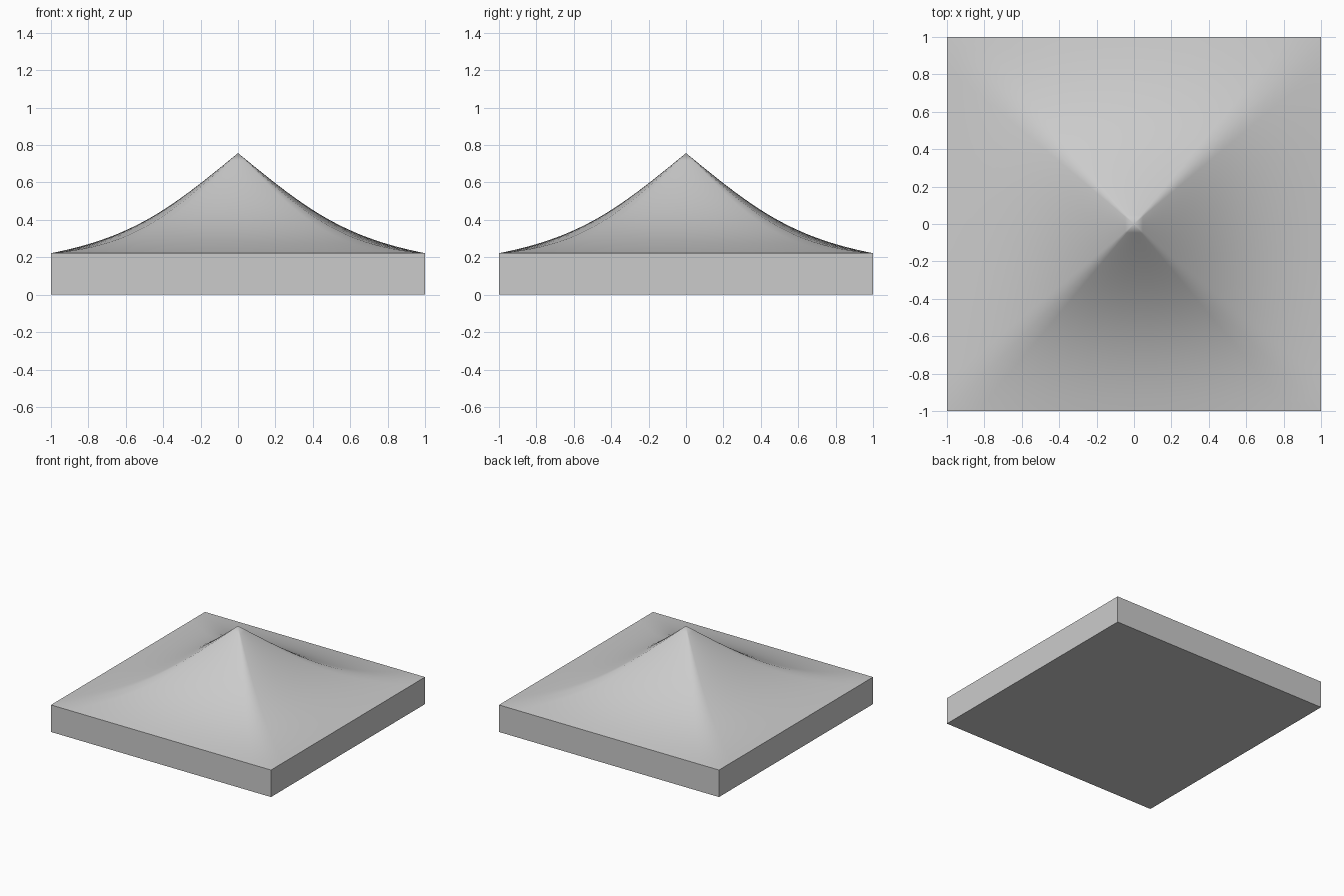
import bpy, bmesh, math
from mathutils import Vector, geometry

if "Cube" in bpy.data.objects:
    bpy.data.objects.remove(bpy.data.objects["Cube"])

EAVE = 0.222   # top of the valance
RINGS, SEGS = 22, 12

grey = bpy.data.materials.new("light grey")
grey.diffuse_color = (0.6, 0.6, 0.6, 1)
grey.use_nodes = True
grey.node_tree.nodes["Principled BSDF"].inputs["Base Color"].default_value = grey.diffuse_color


def finish(bm, name, smooth):
    mesh = bpy.data.meshes.new(name)
    bmesh.ops.recalc_face_normals(bm, faces=bm.faces)
    for f in bm.faces:
        f.smooth = smooth
    bm.to_mesh(mesh)
    bm.free()
    mesh.materials.append(grey)
    ob = bpy.data.objects.new(name, mesh)
    bpy.context.collection.objects.link(ob)
    return ob


# Canopy: square rings following a sweeping profile, sides bulging slightly between the ridges
profile = geometry.interpolate_bezier(
    Vector((0, 0.757, 0)), Vector((0.35, 0.47, 0)),
    Vector((0.55, 0.31, 0)), Vector((1, EAVE, 0)), RINGS + 1)
bm = bmesh.new()
apex = bm.verts.new((0, 0, profile[0].y))
previous = None
for p in profile[1:]:
    m, ring = p.x, []
    for side in range(4):
        c, s = round(math.cos(side * math.pi / 2)), round(math.sin(side * math.pi / 2))
        for k in range(SEGS):
            u = 2 * k / SEGS - 1
            z = p.y - 0.033 * math.sin(math.pi * m) * u * u
            x, y = m * u, -m
            ring.append(bm.verts.new((c * x - s * y, s * x + c * y, z)))
    n = len(ring)
    for i in range(n):
        j = (i + 1) % n
        if previous:
            bm.faces.new((previous[i], ring[i], ring[j], previous[j]))
        else:
            bm.faces.new((apex, ring[i], ring[j]))
    previous = ring
finish(bm, "canopy", True)

# Valance: straight band around the eave with a flat underside, open under the canopy
bm = bmesh.new()
bmesh.ops.create_cube(bm, size=1)
for v in bm.verts:
    v.co = (v.co.x * 2, v.co.y * 2, (v.co.z + 0.5) * EAVE)
top = [f for f in bm.faces if f.calc_center_median().z > EAVE - 0.01]
bmesh.ops.delete(bm, geom=top, context='FACES_ONLY')
finish(bm, "valance", False)
